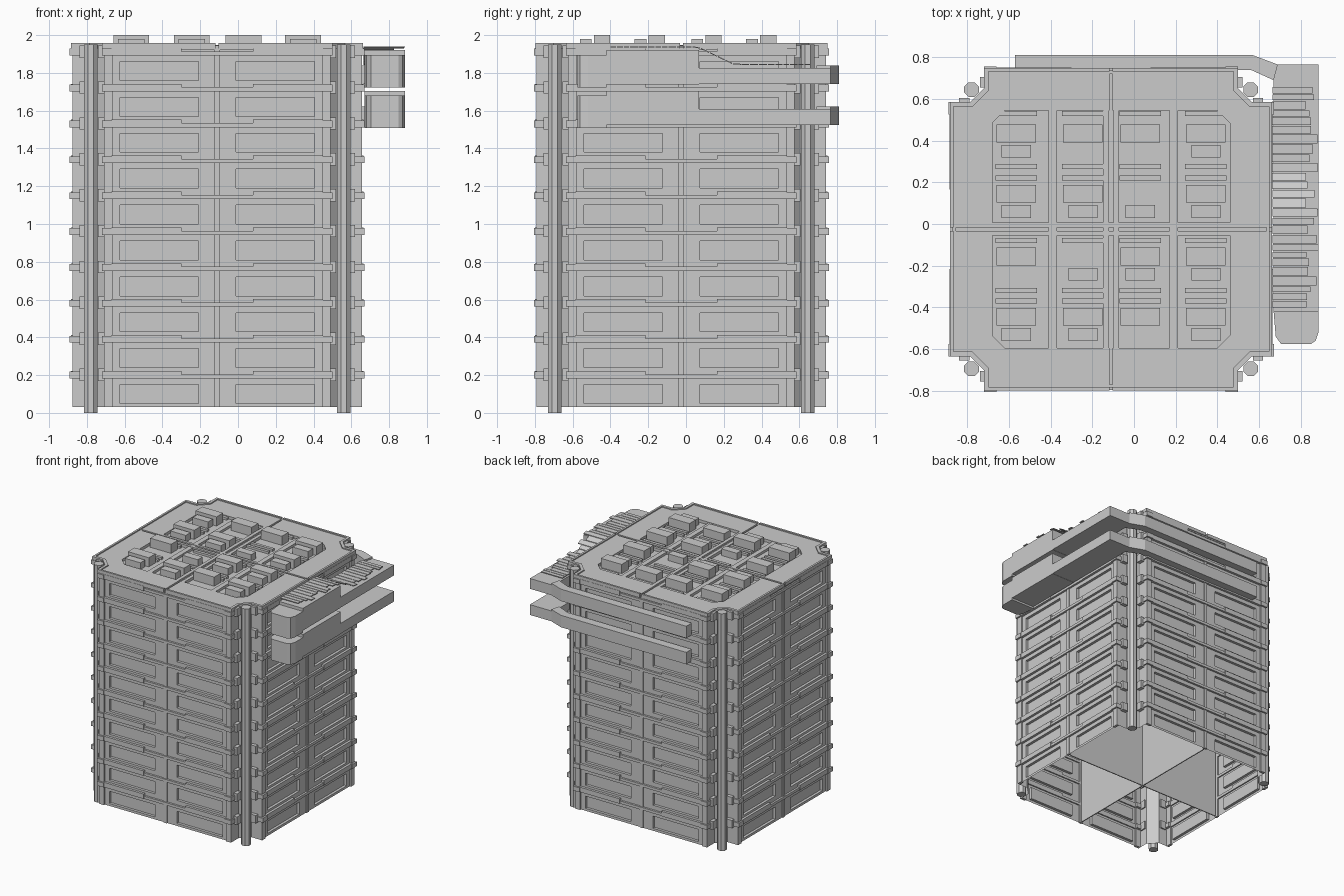
import bpy, bmesh, math, random

if "Cube" in bpy.data.objects:
    bpy.data.objects.remove(bpy.data.objects["Cube"])

random.seed(4)
CX, CY = -0.11, -0.025          # tower centre in plan
H, W, N = 0.755, 0.60, 0.67     # wall distance, half wall width, notch depth
LEVELS = [0.2 + 0.19 * k for k in range(10)]

grey = bpy.data.materials.new("concrete grey")
grey.diffuse_color = (0.6, 0.6, 0.6, 1)
grey.use_nodes = True
grey.node_tree.nodes["Principled BSDF"].inputs["Base Color"].default_value = grey.diffuse_color


def finish(bm, name, recalc=True):
    if recalc:
        bmesh.ops.recalc_face_normals(bm, faces=bm.faces)
    me = bpy.data.meshes.new(name)
    bm.to_mesh(me)
    bm.free()
    me.materials.append(grey)
    ob = bpy.data.objects.new(name, me)
    bpy.context.collection.objects.link(ob)
    return ob


def prism(bm, pts, z0, z1):
    lo = [bm.verts.new((x, y, z0)) for x, y in pts]
    hi = [bm.verts.new((x, y, z1)) for x, y in pts]
    n = len(pts)
    bm.faces.new(lo[::-1])
    bm.faces.new(hi)
    for i in range(n):
        j = (i + 1) % n
        bm.faces.new((lo[i], lo[j], hi[j], hi[i]))


def box(bm, x0, x1, y0, y1, z0, z1):
    prism(bm, [(x0, y0), (x1, y0), (x1, y1), (x0, y1)], z0, z1)


def turn(s, u, d):
    """Wall coordinates (along u, outward d) to plan, for side s."""
    x, y = u, -d
    for _ in range(s):
        x, y = -y, x
    return CX + x, CY + y


def wall_box(bm, s, u0, u1, d0, d1, z0, z1):
    prism(bm, [turn(s, u0, d1), turn(s, u1, d1), turn(s, u1, d0), turn(s, u0, d0)], z0, z1)


def quad(bm, pts):
    bm.faces.new([bm.verts.new(p) for p in pts])


# Walls: open shell with recessed window panels and notched corners
bm = bmesh.new()
us = [-W, -0.515, -0.10, 0.10, 0.515, W]
zs = [0.03]
for z in LEVELS:
    zs += [z - 0.15, z - 0.05]
zs.append(1.945)
for s in range(4):
    for i in range(5):
        for j in range(len(zs) - 1):
            cell = [(us[i], zs[j]), (us[i + 1], zs[j]), (us[i + 1], zs[j + 1]), (us[i], zs[j + 1])]
            depth = H
            if i in (1, 3) and j % 2 == 1:
                depth = H - 0.022
                for k in range(4):
                    (ua, za), (ub, zb) = cell[k], cell[(k + 1) % 4]
                    quad(bm, [(*turn(s, ua, H), za), (*turn(s, ub, H), zb),
                              (*turn(s, ub, depth), zb), (*turn(s, ua, depth), za)])
            quad(bm, [(*turn(s, u, depth), z) for u, z in cell])
    notch = [(W, H), (W, N), (N, W), (H, W)]
    for (ua, da), (ub, db) in zip(notch, notch[1:]):
        a, b = turn(s, ua, da), turn(s, ub, db)
        quad(bm, [(*a, 0.03), (*b, 0.03), (*b, 1.945), (*a, 1.945)])
bmesh.ops.remove_doubles(bm, verts=bm.verts, dist=0.0005)
finish(bm, "tower_walls", False)

# Storey ledges, pilasters and corner clips
ledge, pil, clip = bmesh.new(), bmesh.new(), bmesh.new()
for s in range(4):
    wall_box(pil, s, -0.014, 0.014, H - 0.01, H + 0.008, 0.03, 1.945)
    for z in LEVELS:
        wall_box(ledge, s, -W, W, H - 0.01, H + 0.016, z - 0.018, z + 0.004)
    for m in (-1, 1):
        wall_box(pil, s, min(m * 0.555, m * W), max(m * 0.555, m * W), H - 0.01, H + 0.012, 0.03, 1.945)
        for z in LEVELS:
            a, b = sorted((m * 0.19, m * 0.56))
            wall_box(ledge, s, a, b, H - 0.01, H + 0.02, z - 0.018, z + 0.022)
            a, b = sorted((m * 0.55, m * 0.61))
            wall_box(clip, s, a, b, H - 0.03, H + 0.026, z - 0.018, z + 0.018)
            a, b = sorted((m * 0.59, m * 0.63))
            wall_box(clip, s, a, b, N + 0.01, H - 0.025, z - 0.03, z + 0.035)
finish(ledge, "storey_ledges")
finish(pil, "wall_pilasters")
finish(clip, "corner_clips")

# Corner pillars
bm = bmesh.new()
for sx in (-1, 1):
    for sy in (-1, 1):
        px, py = CX + sx * N, CY + sy * N
        ring = [(px + 0.038 * math.cos(math.pi * (k + 0.5) / 4),
                 py + 0.038 * math.sin(math.pi * (k + 0.5) / 4)) for k in range(8)]
        prism(bm, ring, 0.0, 1.95)
finish(bm, "corner_pillars")

# Inner cross partitions
bm = bmesh.new()
box(bm, CX - 0.004, CX + 0.004, CY - H + 0.02, CY + H - 0.02, 0.03, 1.92)
box(bm, CX - H + 0.02, CX + H - 0.02, CY - 0.004, CY + 0.004, 0.03, 1.92)
finish(bm, "inner_partitions")

# Roof: four corner plates round a sunken bay, with a raised rim
bm = bmesh.new()
R = H + 0.012
plate = [(0.008, R), (W, R), (W, N), (N, W), (R, W), (R, 0.008),
         (0.57, 0.008), (0.57, 0.51), (0.51, 0.57), (0.008, 0.57)]
rim_out = [(0.008, R + 0.006), (W + 0.01, R + 0.006), (W + 0.01, N + 0.006), (N + 0.006, W + 0.01),
           (R + 0.006, W + 0.01), (R + 0.006, 0.008)]
rim_in = [(R - 0.01, 0.008), (R - 0.01, W - 0.012), (N - 0.006, W - 0.012),
          (W - 0.012, N - 0.006), (W - 0.012, R - 0.01), (0.008, R - 0.01)]
for sx in (-1, 1):
    for sy in (-1, 1):
        prism(bm, [(CX + sx * x, CY + sy * y) for x, y in plate], 1.92, 1.948)
        prism(bm, [(CX + sx * x, CY + sy * y) for x, y in rim_out + rim_in], 1.93, 1.957)
finish(bm, "roof_plates")

bm = bmesh.new()
box(bm, CX - 0.6, CX + 0.6, CY - 0.6, CY + 0.6, 1.915, 1.925)
box(bm, CX - H, CX + H, CY - 0.03, CY + 0.03, 1.92, 1.935)
box(bm, CX - 0.03, CX + 0.03, CY - H, CY + H, 1.92, 1.935)
finish(bm, "roof_floor")

# Roof beams, slats and machinery boxes
COLS = [-0.565, -0.245, 0.03, 0.345]
ROWS = [0.435, 0.145, -0.155, -0.445]
BIG = ["1111", "1101", "1011", "1111"]
SMALL = ["1001", "1111", "0111", "1101"]
beam = bmesh.new()
for x in (CX - 0.28, CX + 0.30):
    box(beam, x - 0.02, x + 0.02, CY - 0.57, CY + 0.57, 1.92, 1.945)
for m in (-1, 1):
    box(beam, CX + m * 0.025 - 0.014, CX + m * 0.025 + 0.014, CY - 0.57, CY + 0.57, 1.92, 1.948)
    box(beam, CX - 0.57, CX + 0.57, CY + m * 0.02 - 0.011, CY + m * 0.02 + 0.011, 1.92, 1.948)
for x in COLS:
    for y in (0.53, 0.275, 0.22, -0.08, -0.32, -0.37):
        box(beam, x - 0.1, x + 0.1, y - 0.012, y + 0.012, 1.92, 1.943)
finish(beam, "roof_beams")

big, small = bmesh.new(), bmesh.new()
for r, y in enumerate(ROWS):
    for c, x in enumerate(COLS):
        if BIG[r][c] == "1":
            box(big, x - 0.095, x + 0.095, y - 0.043, y + 0.043, 1.92, 2.0)
        if SMALL[r][c] == "1":
            box(small, x - 0.07, x + 0.07, y - 0.117, y - 0.055, 1.92, 1.98)
finish(big, "large_roof_units")
finish(small, "small_roof_units")

# Two wrap-round galleries on the right and back
tall = [(0.67, -0.42), (0.885, -0.42), (0.885, 0.07), (0.67, 0.07)]
nose = [(0.67, -0.42), (0.68, -0.54), (0.705, -0.575), (0.85, -0.575), (0.872, -0.56),
        (0.885, -0.52), (0.885, -0.42)]
low = [(0.67, 0.07), (0.885, 0.07), (0.885, 0.765), (0.69, 0.765), (0.67, 0.70)]
back = [(0.69, 0.765), (0.57, 0.81), (-0.57, 0.81), (-0.57, 0.74), (0.56, 0.74), (0.67, 0.69)]
for name, dz in (("upper_gallery", 0.0), ("lower_gallery", -0.215)):
    bm = bmesh.new()
    prism(bm, tall, 1.738 + dz, 1.92 + dz)
    prism(bm, nose, 1.722 + dz, 1.895 + dz)
    prism(bm, low, 1.74 + dz, 1.825 + dz)
    prism(bm, back, 1.74 + dz, 1.838 + dz)
    finish(bm, name)

# Ragged slatted canopy over the upper gallery
bm = bmesh.new()


def canopy_z(y):
    if y < 0.04:
        return 1.935
    return max(1.842, 1.945 - (y - 0.04) * 0.48)


y = -0.40
while y < 0.66:
    w = random.uniform(0.025, 0.045)
    x1 = random.uniform(0.82, 0.89)
    za, zb = canopy_z(y), canopy_z(y + w)
    p = [(0.665, y, za), (x1, y, za), (x1, y + w, zb), (0.665, y + w, zb)]
    lo = [bm.verts.new(v) for v in p]
    hi = [bm.verts.new((a, b, c + 0.006)) for a, b, c in p]
    bm.faces.new(lo[::-1])
    bm.faces.new(hi)
    for i in range(4):
        j = (i + 1) % 4
        bm.faces.new((lo[i], lo[j], hi[j], hi[i]))
    y += w + 0.005
finish(bm, "canopy_slats")
